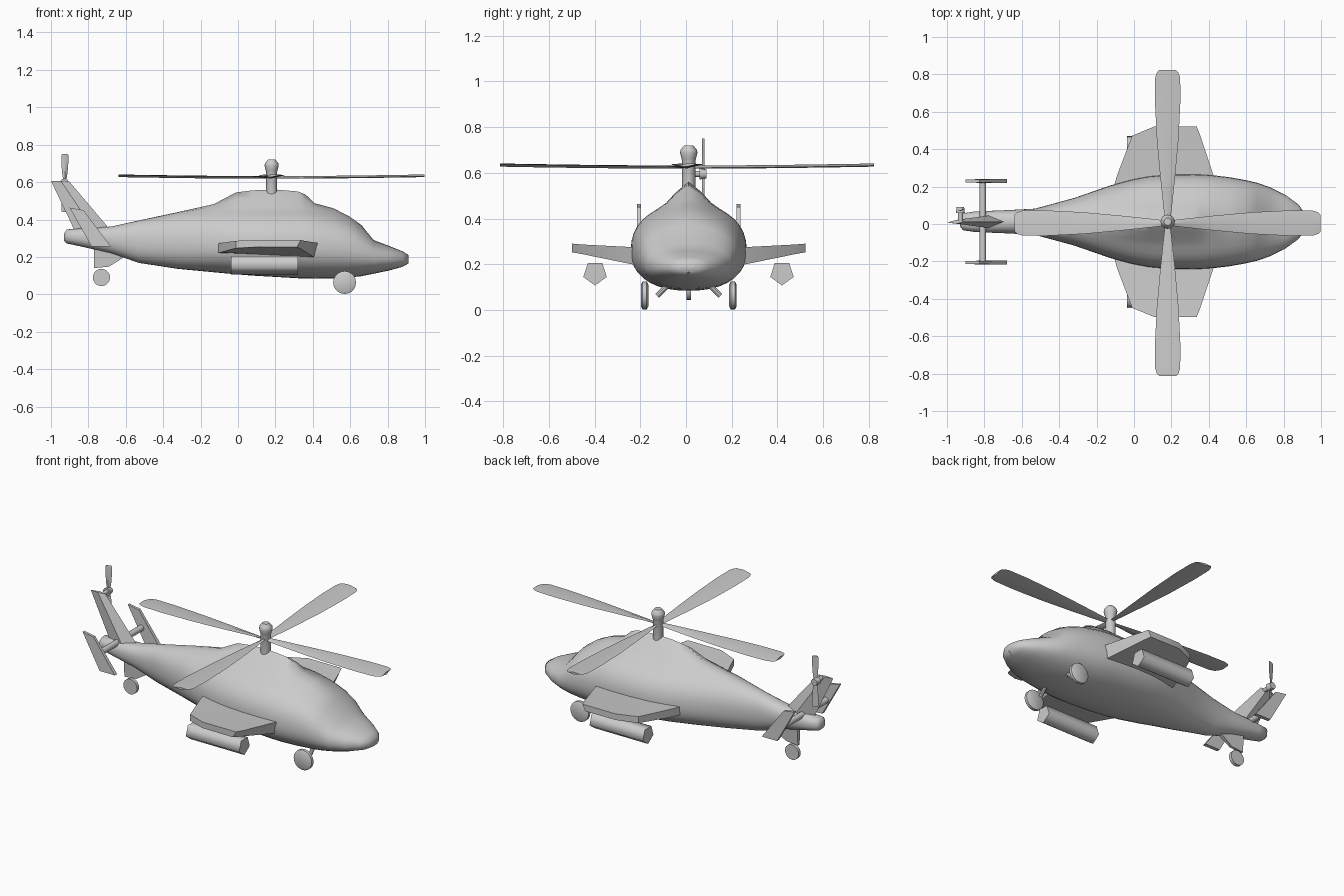
import bpy, bmesh, math
from mathutils import Vector, Matrix

C = 0.012          # centre line of the airframe in y
HUB_X = 0.18


def finish(name, bm, angle=35):
    bmesh.ops.recalc_face_normals(bm, faces=bm.faces)
    me = bpy.data.meshes.new(name)
    bm.to_mesh(me)
    bm.free()
    ob = bpy.data.objects.new(name, me)
    bpy.context.collection.objects.link(ob)
    bpy.ops.object.select_all(action='DESELECT')
    ob.select_set(True)
    bpy.context.view_layer.objects.active = ob
    bpy.ops.object.shade_smooth_by_angle(angle=math.radians(angle))
    return ob


def loft(name, rings, angle=35, mat=None):
    """Skin a list of equal-length rings and cap both ends."""
    bm = bmesh.new()
    vs = [[bm.verts.new(mat @ Vector(p) if mat else p) for p in r] for r in rings]
    n = len(rings[0])
    for a, b in zip(vs, vs[1:]):
        for i in range(n):
            j = (i + 1) % n
            bm.faces.new((a[i], a[j], b[j], b[i]))
    bm.faces.new(vs[0])
    bm.faces.new(vs[-1])
    return finish(name, bm, angle)


def rod(name, a, b, r, sides=16, r2=None):
    a, b = Vector(a), Vector(b)
    bm = bmesh.new()
    m = Matrix.Translation((a + b) / 2) @ (b - a).to_track_quat('Z', 'Y').to_matrix().to_4x4()
    bmesh.ops.create_cone(bm, cap_ends=True, segments=sides, radius1=r,
                          radius2=r if r2 is None else r2, depth=(b - a).length, matrix=m)
    return finish(name, bm)


def lathe(name, profile, mat, sides=16):
    rings = [[(r * math.cos(2 * math.pi * i / sides), r * math.sin(2 * math.pi * i / sides), z)
              for i in range(sides)] for r, z in profile]
    return loft(name, rings, 35, mat)


def plate(name, pts, y, t0, t1):
    """Side-profile plate; t0 / t1 are the thicknesses at its lower / upper edge."""
    zs = [p[1] for p in pts]
    th = [t0 + (t1 - t0) * (z - min(zs)) / (max(zs) - min(zs)) for z in zs]
    return loft(name, [[(p[0], y + s * t / 2, p[1]) for p, t in zip(pts, th)] for s in (-1, 1)])


# Fuselage: x, bottom, shoulder, top, half width, height of widest line
SECTIONS = [
    (-0.93, 0.285, 0.325, 0.325, 0.025, 0.305), (-0.915, 0.272, 0.347, 0.347, 0.045, 0.31),
    (-0.85, 0.258, 0.352, 0.352, 0.055, 0.305), (-0.68, 0.22, 0.362, 0.362, 0.062, 0.295),
    (-0.53, 0.168, 0.395, 0.395, 0.07, 0.285), (-0.32, 0.136, 0.425, 0.44, 0.127, 0.275),
    (-0.13, 0.118, 0.445, 0.482, 0.193, 0.265), (-0.01, 0.107, 0.455, 0.545, 0.226, 0.26),
    (0.08, 0.1, 0.46, 0.556, 0.243, 0.26), (0.20, 0.093, 0.462, 0.56, 0.253, 0.26),
    (0.32, 0.086, 0.462, 0.55, 0.254, 0.258), (0.36, 0.085, 0.46, 0.534, 0.253, 0.255),
    (0.41, 0.084, 0.455, 0.487, 0.25, 0.25), (0.51, 0.085, 0.435, 0.46, 0.238, 0.245),
    (0.595, 0.09, 0.405, 0.417, 0.223, 0.235), (0.66, 0.097, 0.365, 0.37, 0.208, 0.22),
    (0.725, 0.11, 0.29, 0.29, 0.185, 0.20), (0.81, 0.128, 0.258, 0.258, 0.143, 0.19),
    (0.88, 0.147, 0.23, 0.23, 0.092, 0.188), (0.912, 0.165, 0.21, 0.21, 0.045, 0.187)]


def body_ring(x, zb, zs, zt, w, zc, n=36):
    ring = []
    for i in range(n):
        t = 2 * math.pi * i / n
        c, s = math.cos(t), math.sin(t)
        y = w * math.copysign(abs(c) ** 0.88, c)
        z = zc + abs(s) ** 0.88 * (zs - zc if s > 0 else zb - zc)
        if s > 0:                                    # engine fairing on the roof
            z += (zt - zs) * math.exp(-(y / 0.075) ** 2)
        ring.append((x, C + y, z))
    return ring


loft("fuselage", [body_ring(*s) for s in SECTIONS], 60)

# Rotor mast with cap
lathe("rotor_mast", [(0.029, 0.53), (0.029, 0.655), (0.031, 0.66), (0.038, 0.688),
                     (0.036, 0.7), (0.02, 0.72)], Matrix.Translation((HUB_X, C, 0)))

# Main rotor blades: distance from hub, half width, height
BLADE = [(0.0, 0.012, 0.626), (0.08, 0.022, 0.626), (0.25, 0.04, 0.627), (0.45, 0.058, 0.629),
         (0.65, 0.068, 0.632), (0.775, 0.067, 0.634), (0.805, 0.058, 0.635), (0.818, 0.045, 0.635)]
for k in range(4):
    m = Matrix.Translation((HUB_X, C * 0.4, 0)) @ Matrix.Rotation(k * math.pi / 2, 4, 'Z')
    loft("rotor_blade", [[(d, -w, z - 0.004), (d, 0, z + 0.006), (d, w, z + 0.004), (d, 0, z - 0.008)]
                         for d, w, z in BLADE], 35, m)

# Stub wings, pods, main wheels, stabiliser end plates on both sides
for side, s in (("left", -1), ("right", 1)):
    def wing_ring(y, rear, front, top, low_rear, low_front):
        return [(rear, C + s * y, top), (front, C + s * y, top),
                (front - 0.02, C + s * y, low_front), (rear, C + s * y, low_rear)]
    loft(side + "_stub_wing", [wing_ring(0.18, -0.11, 0.44, 0.272, 0.222, 0.195),
                               wing_ring(0.25, -0.09, 0.425, 0.275, 0.225, 0.20),
                               wing_ring(0.46, -0.01, 0.355, 0.286, 0.247, 0.243),
                               wing_ring(0.51, 0.11, 0.335, 0.29, 0.253, 0.252)])
    pod = [(C - 0.001 + s * 0.409 + 0.054 * math.sin(2 * math.pi * i / 5),
            0.161 - 0.054 * math.cos(2 * math.pi * i / 5)) for i in range(5)]
    loft(side + "_pod", [[(x, y, z) for y, z in pod] for x in (-0.038, 0.322)], 80)
    y = C + s * 0.193
    lathe(side + "_main_wheel", [(0.048, -0.016), (0.061, -0.009), (0.061, 0.009), (0.048, 0.016)],
          Matrix.Translation((0.57, y, 0.063)) @ Matrix.Rotation(math.pi / 2, 4, 'X'), 20)
    rod(side + "_wheel_strut", (0.57, C + s * 0.085, 0.115), (0.57, C + s * 0.138, 0.062), 0.012, 10)
    plate(side + "_tail_plate", [(-0.90, 0.463), (-0.826, 0.45), (-0.68, 0.256), (-0.783, 0.256)],
          C + s * 0.218, 0.022, 0.016)

# Stabiliser bar through the tail
rod("stabiliser_bar", (-0.808, C - 0.218, 0.345), (-0.808, C + 0.218, 0.345), 0.018)


# Tail fin with a tapered diamond section
def fin_ring(z, rear, front, t):
    mid = rear + (front - rear) * 0.55
    return [(rear, C - 0.004, z), (mid, C + t, z), (front, C, z), (mid, C - t, z)]


loft("tail_fin", [fin_ring(0.32, -0.87, -0.68, 0.034), fin_ring(0.365, -0.885, -0.70, 0.032),
                  fin_ring(0.607, -1.0, -0.905, 0.01)])

# Tail rotor: hub and two blades
rod("tail_rotor_shaft", (-0.928, C, 0.595), (-0.928, 0.07, 0.595), 0.013)
rod("tail_rotor_hub", (-0.928, 0.058, 0.595), (-0.928, 0.09, 0.595), 0.024, 16, 0.02)
for s in (-1, 1):
    loft("tail_rotor_blade", [[(-0.926 - w, 0.07, 0.595 + s * d), (-0.926, 0.075, 0.595 + s * d),
                               (-0.926 + w, 0.08, 0.595 + s * d), (-0.926, 0.069, 0.595 + s * d)]
                              for d, w in ((0.01, 0.007), (0.05, 0.014), (0.11, 0.019),
                                           (0.148, 0.019), (0.156, 0.014))])

# Tail wheel and its bracket
plate("tail_wheel_bracket", [(-0.77, 0.24), (-0.77, 0.14), (-0.69, 0.148), (-0.615, 0.195), (-0.6, 0.24)],
      C, 0.016, 0.03)
rod("tail_wheel", (-0.73, C - 0.01, 0.09), (-0.73, C + 0.01, 0.09), 0.046, 20)
